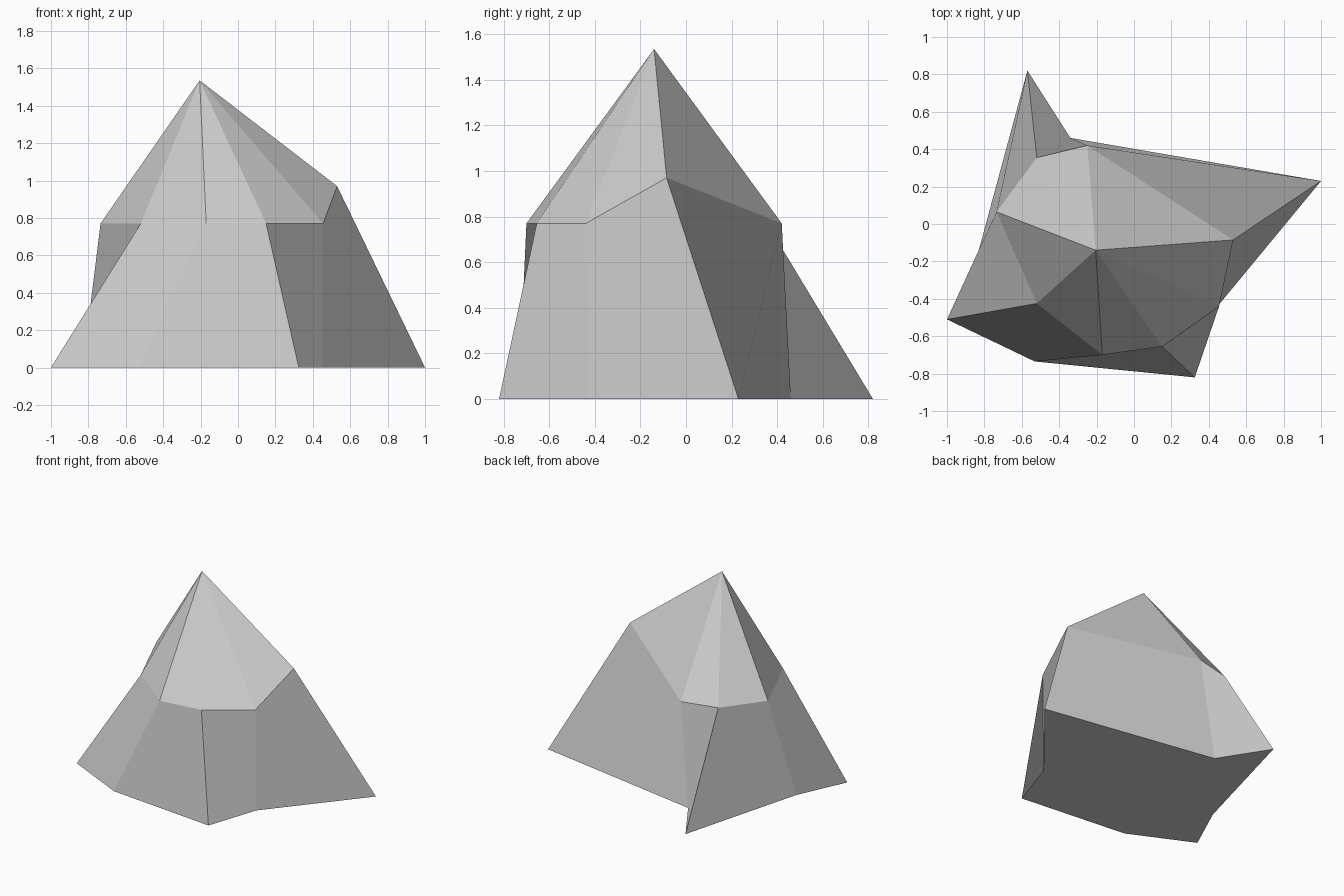
import bpy
import bmesh

default_cube = bpy.data.objects.get("Cube")
if default_cube:
    bpy.data.objects.remove(default_cube, do_unlink=True)


def make_material(name, colour):
    material = bpy.data.materials.new(name)
    material.use_nodes = True
    material.diffuse_color = colour
    material.node_tree.nodes["Principled BSDF"].inputs["Base Color"].default_value = colour
    return material


# Rock outlines, counter-clockwise from the front right corner
SHOULDER = 0.77
RIDGE = 0.97
PEAK = (-0.205, -0.14, 1.535)
base_outline = [(-1, -0.51), (-0.53, -0.735), (0.325, -0.82), (0.455, -0.43),
                (1, 0.23), (-0.34, 0.46), (-0.57, 0.82), (-0.83, -0.14)]
shoulder_outline = [(-0.52, -0.425), (-0.17, -0.70), (0.15, -0.655), (0.455, -0.44),
                    (0.53, -0.085), (-0.25, 0.42), (-0.52, 0.355), (-0.735, 0.065)]
ridge_corner = 4

bm = bmesh.new()
base = [bm.verts.new((x, y, 0)) for x, y in base_outline]
shoulder = [bm.verts.new((x, y, SHOULDER)) for x, y in shoulder_outline]
shoulder[ridge_corner].co.z = RIDGE
peak = bm.verts.new(PEAK)

# Steep lower walls and the pointed cap
count = len(base)
for i in range(count):
    j = (i + 1) % count
    bm.faces.new((base[i], base[j], shoulder[j], shoulder[i]))
    bm.faces.new((shoulder[i], shoulder[j], peak))

# Flat underside
bm.faces.new(list(reversed(base)))

mesh = bpy.data.meshes.new("rock")
bm.to_mesh(mesh)
bm.free()
mesh.materials.append(make_material("stone grey", (0.61, 0.61, 0.61, 1)))
rock = bpy.data.objects.new("rock", mesh)
bpy.context.collection.objects.link(rock)
